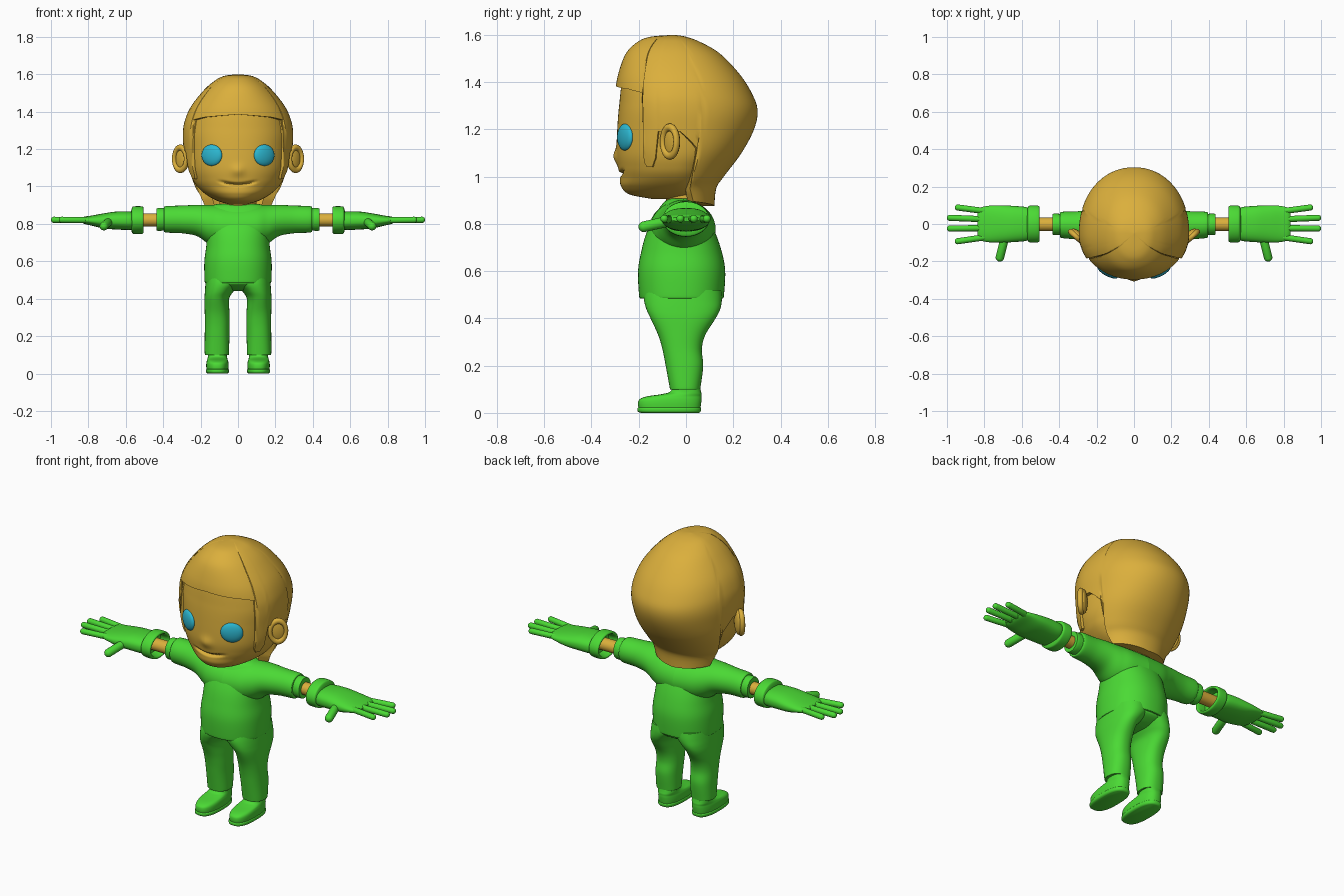
import bpy, bmesh
from math import sin, cos, pi, radians, exp
from mathutils import Matrix, Vector

if "Cube" in bpy.data.objects:
    bpy.data.objects.remove(bpy.data.objects["Cube"])


def material(name, rgb):
    m = bpy.data.materials.new(name)
    m.diffuse_color = (*rgb, 1)
    m.use_nodes = True
    m.node_tree.nodes["Principled BSDF"].inputs["Base Color"].default_value = m.diffuse_color
    return m


GOLD = material("gold", (0.71, 0.43, 0.045))
GREEN = material("green", (0.07, 0.70, 0.035))
CYAN = material("cyan", (0.026, 0.48, 0.64))


def finish(name, bm, mat, mirror=False):
    bmesh.ops.recalc_face_normals(bm, faces=bm.faces)
    me = bpy.data.meshes.new(name)
    bm.to_mesh(me)
    bm.free()
    me.materials.append(mat)
    ob = bpy.data.objects.new(name, me)
    bpy.context.collection.objects.link(ob)
    bpy.ops.object.select_all(action='DESELECT')
    ob.select_set(True)
    bpy.context.view_layer.objects.active = ob
    bpy.ops.object.shade_smooth_by_angle(angle=radians(45))
    if mirror:
        ob.modifiers.new("mirror", 'MIRROR').use_mirror_merge = False
    return ob


def spline(rows, s):
    """Catmull-Rom sample of a table of rows at fractional index s."""
    i = min(int(s), len(rows) - 2)
    t = s - i
    p0, p1 = rows[max(i - 1, 0)], rows[i]
    p2, p3 = rows[i + 1], rows[min(i + 2, len(rows) - 1)]
    return [b + 0.5 * t * (c - a + t * (2*a - 5*b + 4*c - d + t * (3*(b - c) + d - a)))
            for a, b, c, d in zip(p0, p1, p2, p3)]


def section(row, a, n=2, mid=None):
    """Point on a superellipse; row = position, centre, half width, low, high."""
    pos, cu, ru, lo, hi = row
    m = (lo + hi) / 2 if mid is None else mid
    c, s = cos(a), sin(a)
    u = cu + ru * abs(c) ** (2 / n) * (1 if c > 0 else -1)
    v = m + (hi - m if s > 0 else lo - m) * abs(s) ** (2 / n)
    return u, v, pos


def skin_rings(rings):
    bm = bmesh.new()
    vs = [[bm.verts.new(p) for p in r] for r in rings]
    k = len(vs[0])
    for a, b in zip(vs, vs[1:]):
        for j in range(k):
            bm.faces.new((a[j], a[(j + 1) % k], b[(j + 1) % k], b[j]))
    return bm, vs


def loft(name, rows, mat, axis='z', n=2, mid=None, seg=48, steps=6, mirror=False, warp=None):
    total = (len(rows) - 1) * steps
    rings = []
    for i in range(total + 1):
        row = spline(rows, i / steps)
        pts = [section(row, 2 * pi * j / seg, n, mid) for j in range(seg)]
        rings.append([(w, u, v) if axis == 'x' else (u, v, w) for u, v, w in pts])
    bm, vs = skin_rings(rings)
    bm.faces.new(vs[0])
    bm.faces.new(vs[-1])
    if warp:
        for v in bm.verts:
            v.co.y += warp(v.co)
    return finish(name, bm, mat, mirror)


def ball(name, loc, size, rot, mat):
    bm = bmesh.new()
    m = Matrix.LocRotScale(Vector(loc), Matrix.Rotation(rot, 3, 'Z').to_quaternion(), Vector(size))
    bmesh.ops.create_uvsphere(bm, u_segments=32, v_segments=20, radius=1, matrix=m)
    return finish(name, bm, mat, True)


def capsule(name, p, q, r, mat):
    p, q = Vector(p), Vector(q)
    bm = bmesh.new()
    bmesh.ops.create_uvsphere(bm, u_segments=16, v_segments=11, radius=r)
    for v in bm.verts:
        if v.co.z > 0:
            v.co.z += (q - p).length
    rot = (q - p).to_track_quat('Z', 'Y').to_matrix().to_4x4()
    bm.transform(Matrix.Translation(p) @ rot)
    return finish(name, bm, mat, True)


# Head, with a small nose bump and a smiling mouth groove
def face_detail(p):
    if p.y > -0.12:
        return 0
    nose = -0.014 * exp(-(p.x / 0.03) ** 2 - ((p.z - 1.085) / 0.03) ** 2)
    groove = 0.018 * exp(-((p.z - 1.01 - 2 * p.x ** 2) / 0.008) ** 2 - (p.x / 0.09) ** 6)
    return nose + groove


loft("head", [(1.50, 0, .16, -.21, .10), (1.42, 0, .235, -.265, .19), (1.3, 0, .27, -.283, .26),
              (1.2, 0, .27, -.291, .25), (1.1, 0, .262, -.294, .2), (1.04, 0, .243, -.287, .14),
              (1.0, 0, .218, -.28, .11), (.96, 0, .175, -.275, .09), (.925, 0, .115, -.24, .07),
              (.905, 0, .05, -.14, .02)],
     GOLD, n=2.1, mid=-.05, seg=96, steps=12, warp=face_detail)
loft("neck", [(.84, 0, .1, -.09, .07), (.96, 0, .1, -.08, .08)], GOLD)

# Hair shell: every column runs from the crown down to its own hairline height
HAIR = [(1.60, 0, .003, -.053, -.047), (1.592, 0, .07, -.15, .0), (1.57, 0, .118, -.205, .06),
        (1.52, 0, .178, -.255, .145), (1.43, 0, .25, -.288, .23), (1.35, 0, .285, -.30, .28),
        (1.28, 0, .295, -.30, .303), (1.2, 0, .291, -.298, .288), (1.1, 0, .28, -.295, .235),
        (1.0, 0, .245, -.28, .16), (.95, 0, .215, -.27, .128), (.87, 0, .19, -.25, .12)]
HAIRLINE = [(-90, 1.385), (-50, 1.37), (-32, 1.355), (-31, 1.06), (-28, 1.04), (-22, 1.04),
            (-18, 1.08), (-15, 1.19), (4, 1.19), (18, 1.12), (21, .95), (27, .895), (90, .875)]


def index_at(z):
    lo, hi = 0, len(HAIR) - 1
    for _ in range(30):
        m = (lo + hi) / 2
        lo, hi = (m, hi) if spline(HAIR, m)[0] > z else (lo, m)
    return lo


half = []
for (a0, z0), (a1, z1) in zip(HAIRLINE, HAIRLINE[1:]):
    k = max(1, int((a1 - a0) / 3))
    half += [(a0 + (a1 - a0) * i / k, z0 + (z1 - z0) * i / k) for i in range(k)]
columns = half + [(90, .875)] + [(180 - a, z) for a, z in half[:0:-1]]
ends = [(radians(a), index_at(z)) for a, z in columns]
rings = [[section(spline(HAIR, e * i / 48), a, 2.1, -.05) for a, e in ends] for i in range(49)]
rings.append([(x * .7, -.05 + (y + .05) * .7, z) for x, y, z in rings[-1]])
bm, vs = skin_rings(rings)
bm.faces.new(vs[0])
finish("hair", bm, GOLD)

# Eyes and ears
ball("eye", (.14, -.257, 1.167), (.061, .022, .057), radians(28), CYAN)
ball("ear_back", (.298, -.06, 1.148), (.048, .02, .07), radians(42), GOLD)
bm = bmesh.new()
tube = [[((.043 + .012 * cos(2*pi*j/12)) * cos(2*pi*i/40), .015 * sin(2*pi*j/12),
          (.043 + .012 * cos(2*pi*j/12)) * sin(2*pi*i/40) * 1.4) for j in range(12)]
        for i in range(40)]
bm.free()
bm, vs = skin_rings(tube + [tube[0]])
bmesh.ops.remove_doubles(bm, verts=bm.verts, dist=1e-5)
bm.transform(Matrix.Translation((.308, -.068, 1.148)) @ Matrix.Rotation(radians(42), 4, 'Z'))
finish("ear_rim", bm, GOLD, True)

# Shirt body and sleeves
loft("shirt", [(.485, 0, .175, -.194, .157), (.5, 0, .179, -.199, .161), (.6, 0, .18, -.203, .166),
               (.68, 0, .17, -.19, .152), (.76, 0, .165, -.168, .125), (.84, 0, .165, -.13, .085),
               (.89, 0, .15, -.095, .05), (.907, 0, .11, -.07, .03)], GREEN, n=2.25, seg=64)
loft("sleeve", [(0, -.015, .14, .66, .90), (.1, -.015, .13, .67, .902), (.16, -.012, .11, .695, .902),
                (.22, -.01, .092, .735, .902), (.3, -.008, .076, .75, .898),
                (.385, -.005, .07, .754, .895), (.396, -.005, .06, .765, .885)],
     GREEN, axis='x', mirror=True)
loft("sleeve_cuff", [(.38, -.002, .056, .765, .884), (.43, -.002, .057, .763, .884),
                     (.436, -.002, .05, .77, .878)], GREEN, axis='x', steps=3, mirror=True)
loft("wrist", [(.4, -.002, .036, .786, .856), (.6, -.002, .036, .786, .856)],
     GOLD, axis='x', mirror=True)

# Gloves: open cuff ring, palm, fingers and thumb
loft("glove_cuff", [(.572, 0, .07, .775, .865), (.566, 0, .093, .752, .888), (.555, 0, .098, .746, .894),
                    (.515, 0, .098, .746, .894), (.506, 0, .093, .752, .888), (.508, 0, .084, .76, .88),
                    (.53, 0, .08, .765, .875), (.558, 0, .08, .765, .875)],
     GREEN, axis='x', steps=3, mirror=True)
loft("palm", [(.56, 0, .075, .775, .86), (.575, 0, .09, .768, .866), (.65, 0, .097, .77, .866),
              (.72, 0, .1, .776, .856), (.78, 0, .097, .79, .845), (.82, 0, .087, .80, .839),
              (.838, 0, .06, .81, .83)], GREEN, axis='x', n=2.4, mirror=True)
FINGERS = [(.068, .088, .942), (.025, .033, .984), (-.022, -.024, .984), (-.07, -.092, .942)]
for i, (y0, y1, tip) in enumerate(FINGERS):
    capsule(f"finger_{i + 1}", (.79, y0, .82), (tip, y1, .822), .0165, GREEN)
capsule("thumb", (.69, -.07, .812), (.717, -.178, .788), .023, GREEN)

# Trousers
loft("hips", [(.54, 0, .165, -.17, .14), (.49, 0, .172, -.18, .15), (.47, 0, .165, -.165, .14),
              (.45, 0, .13, -.12, .10), (.44, 0, .07, -.06, .06)], GREEN, n=2.2)
loft("trouser_leg", [(.10, .113, .063, -.068, .06), (.112, .113, .065, -.07, .062),
                     (.2, .112, .066, -.086, .073), (.27, .111, .066, -.1, .067),
                     (.33, .112, .066, -.118, .082), (.4, .113, .066, -.15, .125),
                     (.44, .1, .077, -.168, .145), (.48, .08, .094, -.178, .152),
                     (.52, .07, .1, -.175, .15)], GREEN, n=2.3, mirror=True)

# Shoes
loft("sole", [(0, .11, .053, -.192, .055), (.006, .11, .061, -.204, .062), (.02, .11, .062, -.205, .064),
              (.024, .11, .057, -.2, .06)], GREEN, n=2.6, steps=3, mirror=True)
loft("shoe", [(.015, .11, .058, -.2, .06), (.04, .11, .06, -.203, .064), (.058, .11, .059, -.196, .066),
              (.07, .11, .056, -.165, .066), (.08, .11, .053, -.1, .066), (.092, .11, .051, -.065, .063),
              (.13, .112, .048, -.05, .055)], GREEN, n=2.5, mirror=True)
